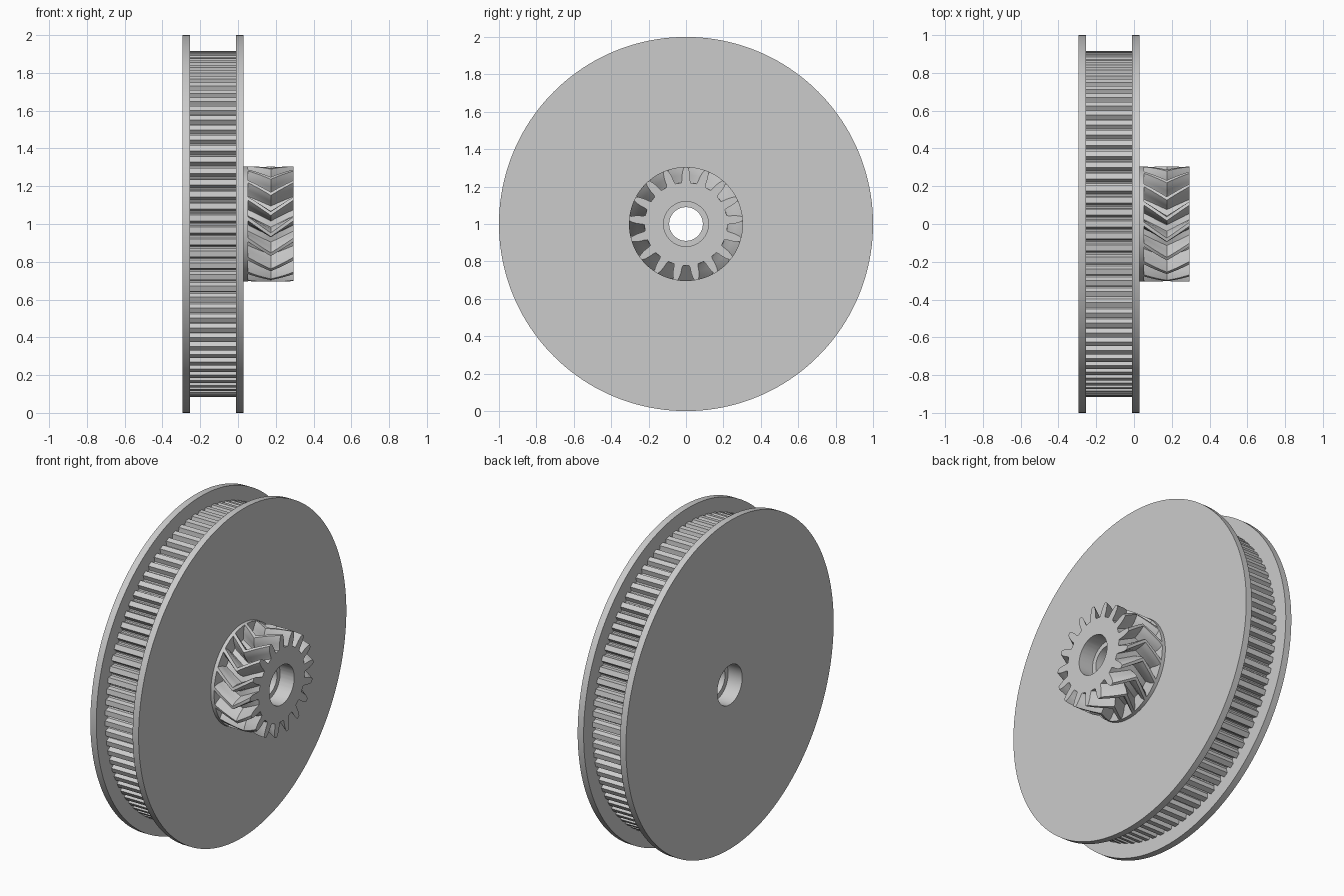
import bpy, bmesh, math
from math import cos, sin, pi, radians

cube = bpy.data.objects.get("Cube")
if cube:
    bpy.data.objects.remove(cube)

grey = bpy.data.materials.new("plain grey")
grey.use_nodes = True
grey.diffuse_color = (0.6, 0.6, 0.6, 1)
grey.node_tree.nodes["Principled BSDF"].inputs["Base Color"].default_value = (0.6, 0.6, 0.6, 1)

AXIS_Z = 1.0
BORE = 0.12


def circle(x, radius, count=160):
    return [(x, radius, 2 * pi * i / count) for i in range(count)]


def toothed(x, teeth, profile, twist=0.0):
    """Ring of (x, radius, angle); profile holds (pitch fraction, radius)."""
    pitch = 2 * pi / teeth
    return [(x, r, pi / 2 + twist + pitch * (t + f)) for t in range(teeth) for f, r in profile]


def bored(ring):
    return [(x, BORE, a) for x, r, a in ring]


def loft(name, rings):
    """Join rings around the x axis into a closed tube."""
    bm = bmesh.new()
    loops = [[bm.verts.new((x, r * cos(a), AXIS_Z + r * sin(a))) for x, r, a in ring]
             for ring in rings]
    for j, low in enumerate(loops):
        high = loops[(j + 1) % len(loops)]
        for i in range(len(low)):
            k = (i + 1) % len(low)
            bm.faces.new((low[i], low[k], high[k], high[i]))
    bmesh.ops.recalc_face_normals(bm, faces=bm.faces)
    mesh = bpy.data.meshes.new(name)
    bm.to_mesh(mesh)
    bm.free()
    mesh.materials.append(grey)
    obj = bpy.data.objects.new(name, mesh)
    bpy.context.collection.objects.link(obj)
    bpy.ops.object.select_all(action='DESELECT')
    obj.select_set(True)
    bpy.context.view_layer.objects.active = obj
    bpy.ops.object.shade_smooth_by_angle(angle=radians(30))
    return obj


def disc(name, x0, x1, radius, inner=BORE):
    loft(name, [circle(x0, inner), circle(x0, radius), circle(x1, radius), circle(x1, inner)])


# Pulley flanges, gear collar and the narrow lip inside the bore
disc("outer_flange", -0.295, -0.255, 1.0)
disc("inner_flange", -0.01, 0.03, 1.0)
disc("gear_collar", 0.03, 0.052, 0.305)
disc("bore_lip", -0.2, 0.2, 0.125, 0.09)

# Belt pulley: flat lands with rounded grooves
groove = [(-0.24, 0.915), (0.24, 0.915), (0.31, 0.9), (0.38, 0.888),
          (0.5, 0.884), (0.62, 0.888), (0.69, 0.9)]
ends = [toothed(x, 90, groove) for x in (-0.255, -0.01)]
loft("belt_pulley", [bored(ends[0])] + ends + [bored(ends[1])])

# Herringbone gear: tooth section twisted to the middle and back
tooth = [(-0.3, 0.222), (-0.25, 0.235), (-0.22, 0.262), (-0.16, 0.287), (-0.09, 0.305),
         (0.09, 0.305), (0.16, 0.287), (0.22, 0.262), (0.25, 0.235), (0.3, 0.222)]
START, END, STEPS, TWIST = 0.052, 0.295, 12, 0.28
sections = []
for s in range(STEPS + 1):
    t = s / STEPS
    swing = TWIST * (1 - abs(2 * t - 1))
    sections.append(toothed(START + (END - START) * t, 17, tooth, swing))
loft("herringbone_gear", [bored(sections[0])] + sections + [bored(sections[-1])])
